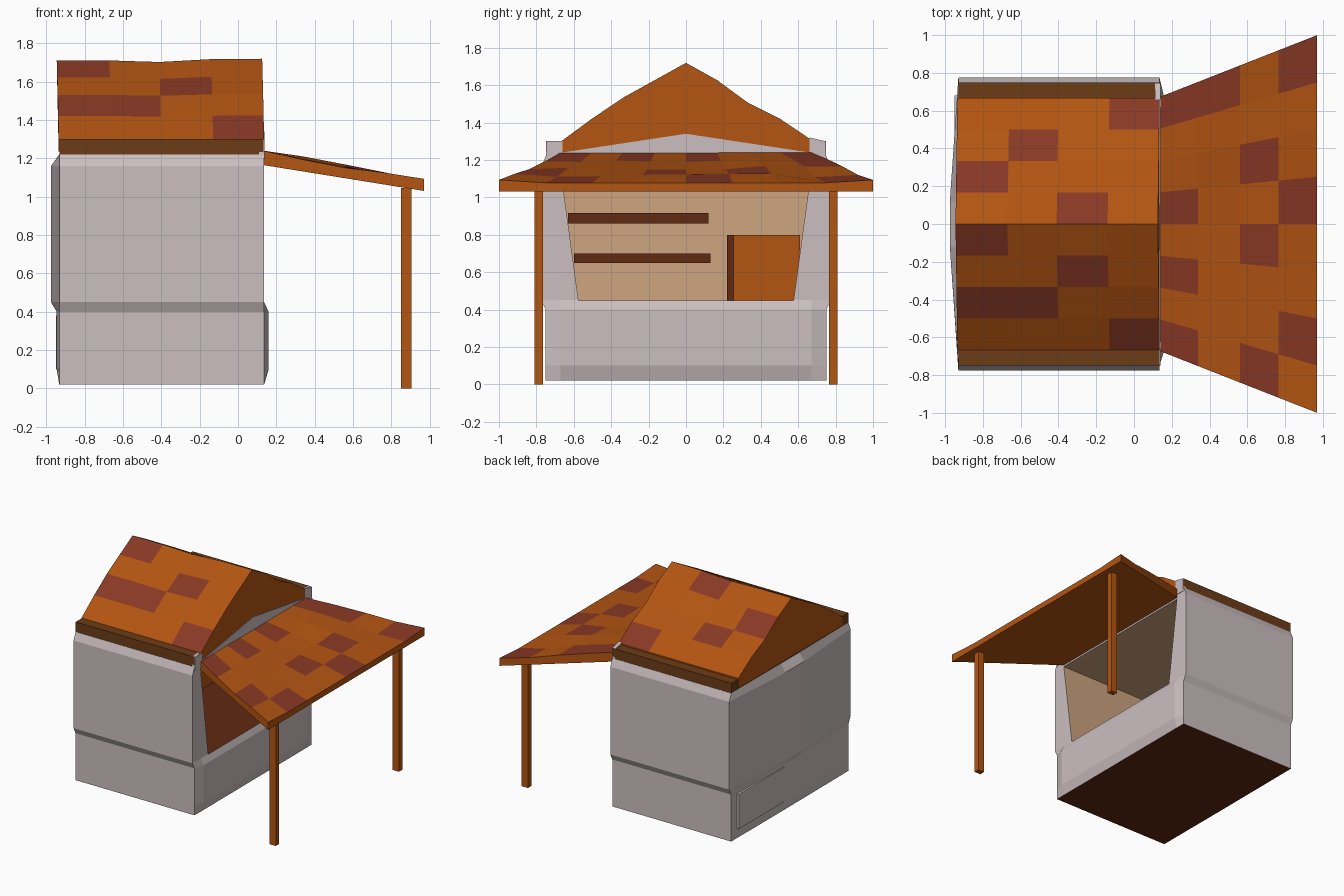
import bpy, random

if "Cube" in bpy.data.objects:
    bpy.data.objects.remove(bpy.data.objects["Cube"])

random.seed(4)


def mat(name, r, g, b):
    m = bpy.data.materials.new(name)
    m.diffuse_color = (r, g, b, 1)
    m.use_nodes = True
    m.node_tree.nodes["Principled BSDF"].inputs["Base Color"].default_value = m.diffuse_color
    return m


WALL = mat("plaster", 0.60, 0.52, 0.53)
ORANGE = mat("orange_wood", 0.45, 0.09, 0.006)
RED = mat("red_tile", 0.25, 0.04, 0.018)
BROWN = mat("brown_trim", 0.15, 0.045, 0.008)
DARK = mat("dark_wood", 0.12, 0.022, 0.006)
TAN = mat("tan_wall", 0.62, 0.38, 0.22)


def make(name, verts, faces, mats, idx=None):
    me = bpy.data.meshes.new(name)
    me.from_pydata(verts, [], faces)
    for m in mats:
        me.materials.append(m)
    if idx:
        me.polygons.foreach_set("material_index", idx)
    me.update()
    ob = bpy.data.objects.new(name, me)
    bpy.context.collection.objects.link(ob)
    return ob


def loft(name, rings, mats, idx=None):
    """Closed solid through equal-length rings; faces are start cap, end cap, sides."""
    n = len(rings[0])
    verts = [p for r in rings for p in r]
    faces = [list(range(n))[::-1], list(range(n * (len(rings) - 1), n * len(rings)))]
    for k in range(len(rings) - 1):
        for i in range(n):
            j = (i + 1) % n
            faces.append((k * n + i, k * n + j, k * n + n + j, k * n + n + i))
    return make(name, verts, faces, mats, idx(len(faces)) if idx else None)


def prism_x(name, x0, x1, prof, mats, idx=None):
    return loft(name, [[(x, y, z) for y, z in prof] for x in (x0, x1)], mats, idx)


def box(name, x0, x1, y0, y1, z0, z1, m):
    return prism_x(name, x0, x1, [(y0, z0), (y1, z0), (y1, z1), (y0, z1)], [m])


def tiled(name, top, bottom, nu, nv, red):
    """Slab with a grid of tiles on top; cells listed in red use the red material."""
    w = nv + 1
    off = (nu + 1) * w
    verts = [f(u, v) for f in (top, bottom) for u in range(nu + 1) for v in range(w)]
    faces, idx = [], []
    for u in range(nu):
        for v in range(nv):
            q = (u * w + v, (u + 1) * w + v, (u + 1) * w + v + 1, u * w + v + 1)
            faces += [q, tuple(i + off for i in reversed(q))]
            idx += [1 if (u, v) in red else 0, 0]
    rim = [u * w for u in range(nu)] + [nu * w + v for v in range(nv)]
    rim += [u * w + nv for u in range(nu, 0, -1)] + list(range(nv, 0, -1))
    for a, b in zip(rim, rim[1:] + rim[:1]):
        faces.append((b, a, a + off, b + off))
        idx.append(0)
    return make(name, verts, faces, [ORANGE, RED], idx)


# plaster body: stacked outlines with chamfered corners and a bowed rear wall
def outline(z, yh, xl, xr):
    return [(0.135, -yh, z), (xr, -0.67, z), (xr, 0.67, z), (0.135, yh, z),
            (-0.93, yh, z), (xl, 0.12, z), (xl, -0.12, z), (-0.93, -yh, z)]


levels = [(0.02, 0.75, -0.932, 0.136), (0.10, 0.75, -0.945, 0.16), (0.40, 0.75, -0.945, 0.16),
          (0.45, 0.775, -0.975, 0.136), (1.16, 0.775, -0.975, 0.136), (1.22, 0.75, -0.932, 0.136)]
body = loft("stall_body", [outline(*l) for l in levels], [WALL, DARK, TAN],
            lambda n: [1] + [0] * (n - 1))

# serving opening and room, cut from the body
room = prism_x("room_cutter", -0.89, 0.4, [(-0.575, 0.448), (0.575, 0.448), (0.67, 1.15), (-0.67, 1.15)],
               [WALL, DARK, TAN], lambda n: [2, 2, 1] + [2] * (n - 3))
cut = body.modifiers.new("opening", "BOOLEAN")
cut.operation, cut.solver, cut.object = "DIFFERENCE", "EXACT", room
bpy.context.view_layer.objects.active = body
bpy.ops.object.modifier_apply(modifier="opening")
bpy.data.objects.remove(room)

# slim panel on the rear lower wall
box("rear_panel", -0.95, -0.92, 0.10, 0.68, 0.10, 0.38, WALL)

# eaves band and plaster gable strip over the opening
box("eaves_band", -0.93, 0.134, -0.748, 0.748, 1.21, 1.30, BROWN)
prism_x("gable_strip", 0.11, 0.139, [(-0.75, 1.19), (0.75, 1.19), (0.745, 1.30), (0.66, 1.32), (0.66, 1.24),
                                     (0, 1.34), (-0.66, 1.24), (-0.66, 1.30), (-0.745, 1.30)], [WALL])

# main tiled roof
ROOF_X = [-0.935, -0.66, -0.40, -0.13, 0.136]
ROOF_Z = [1.30, 1.42, 1.53, 1.62, 1.71, 1.62, 1.50, 1.42, 1.31]
WAVE = [0, 0, -0.008, 0.007, 0.009]


def roof_top(u, v):
    k = 1 - abs(v - 4) / 4
    return (ROOF_X[u] - 0.01 * k, -0.667 + v / 6, ROOF_Z[v] + WAVE[u] * k)


tiled("main_roof", roof_top, lambda u, v: (ROOF_X[u], -0.667 + v / 6, 1.235), 4, 8,
      {(3, 0), (0, 1), (1, 1), (2, 2), (0, 3), (2, 4), (0, 5), (1, 6), (3, 7)})

# flared tiled canopy
CAN_X = [0.13, 0.34, 0.56, 0.765, 0.97]


def canopy(z0, z1, noise):
    def f(u, v):
        t = (CAN_X[u] - 0.13) / 0.84
        y = (v / 4 - 1) * (0.67 + 0.33 * t)
        z = z0 + (z1 - z0) * t
        if 0 < u < 4:
            z += random.uniform(-noise, noise)
        if noise and u == 4 and v in (0, 8):
            z += 0.015
        return (CAN_X[u], y, z)
    return f


tiled("canopy", canopy(1.24, 1.078, 0.012), canopy(1.165, 1.03, 0), 4, 8,
      {(0, 0), (2, 0), (3, 1), (0, 2), (2, 3), (0, 4), (3, 4), (2, 5), (0, 7), (1, 7), (3, 7)})

# canopy posts
for side, name in ((-1, "front_post"), (1, "back_post")):
    y = 0.787 * side
    box(name, 0.85, 0.905, y - 0.022, y + 0.022, 0, 1.045, ORANGE)

# shelves and cabinet inside
box("upper_shelf", -0.895, -0.65, -0.63, 0.12, 0.86, 0.915, DARK)
box("lower_shelf", -0.895, -0.65, -0.60, 0.13, 0.65, 0.70, DARK)
box("cabinet", -0.895, -0.55, 0.255, 0.61, 0.445, 0.80, ORANGE)
box("cabinet_side", -0.895, -0.56, 0.22, 0.255, 0.445, 0.80, DARK)
